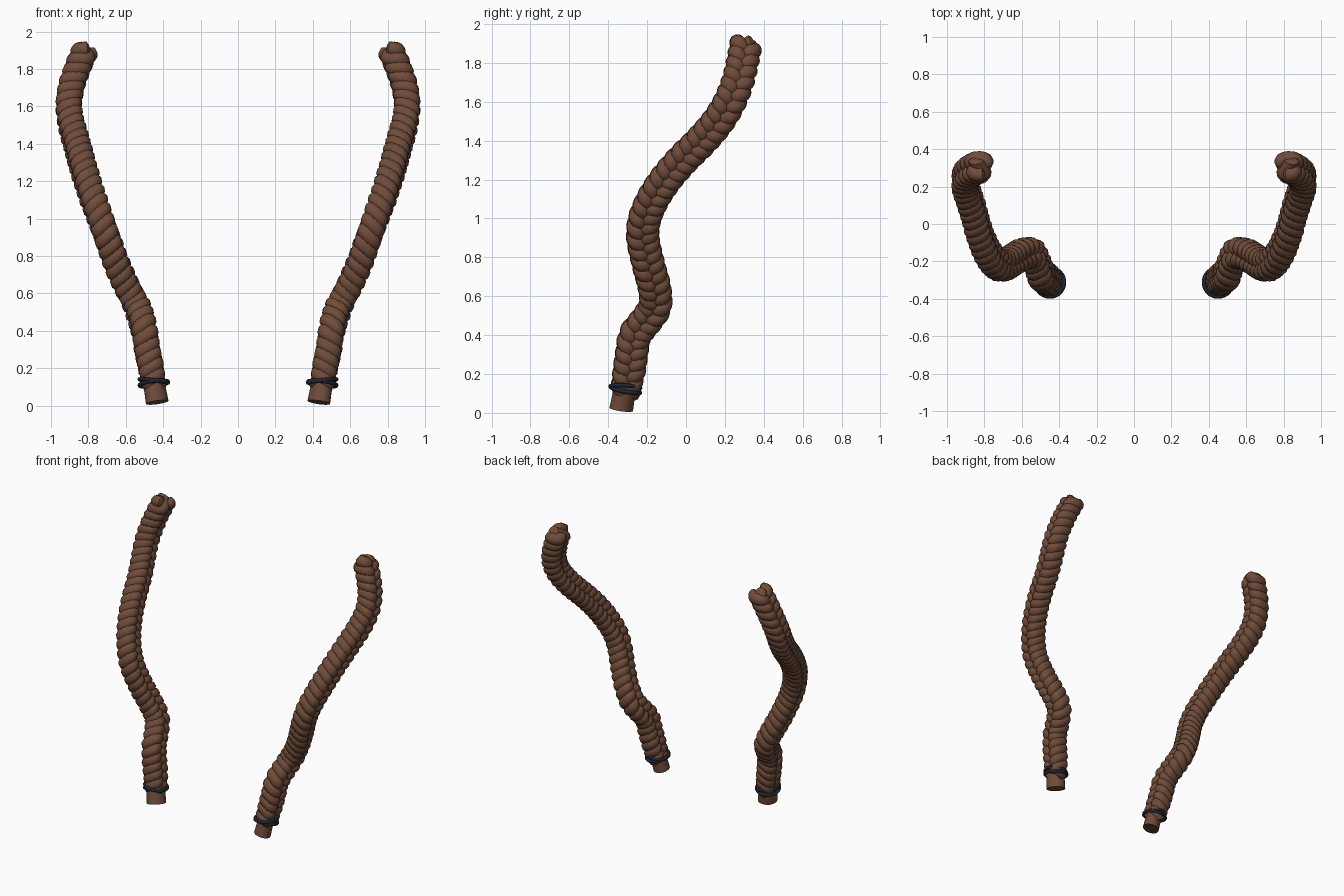
import bpy, bmesh, math
from mathutils import Vector, Matrix

if "Cube" in bpy.data.objects:
    bpy.data.objects.remove(bpy.data.objects["Cube"])

def material(name, col):
    m = bpy.data.materials.new(name)
    m.diffuse_color = (*col, 1)
    m.use_nodes = True
    m.node_tree.nodes["Principled BSDF"].inputs["Base Color"].default_value = m.diffuse_color
    return m

BROWN = material("brown hair", (0.16, 0.072, 0.042))
NAVY = material("dark navy band", (0.014, 0.018, 0.03))

# centre line of the right braid
PATH = [(.447, -.315, .10), (.465, -.295, .20), (.485, -.28, .30), (.50, -.262, .40),
        (.52, -.205, .475), (.55, -.158, .55), (.60, -.163, .65), (.645, -.19, .75),
        (.70, -.222, .90), (.735, -.212, 1.0), (.772, -.17, 1.1), (.805, -.105, 1.2),
        (.835, -.02, 1.3), (.862, .08, 1.4), (.89, .165, 1.5), (.905, .225, 1.6),
        (.892, .265, 1.7), (.86, .29, 1.8), (.815, .31, 1.905)]
PATH = [Vector(p) for p in PATH]

def smooth_path(pts, n):
    """Catmull-Rom through pts, resampled to n even steps."""
    p = [2 * pts[0] - pts[1]] + pts + [2 * pts[-1] - pts[-2]]
    out = []
    for i in range(1, len(p) - 2):
        a, b, c, d = p[i - 1:i + 3]
        for k in range(20):
            t = k / 20
            out.append(.5 * (2 * b + (c - a) * t + (2 * a - 5 * b + 4 * c - d) * t * t
                             + (3 * b - a - 3 * c + d) * t ** 3))
    out.append(pts[-1])
    s = [0]
    for a, b in zip(out, out[1:]):
        s.append(s[-1] + (b - a).length)
    res, j = [], 0
    for i in range(n):
        q = s[-1] * i / (n - 1)
        while j < len(s) - 2 and s[j + 1] < q:
            j += 1
        res.append(out[j].lerp(out[j + 1], (q - s[j]) / (s[j + 1] - s[j])))
    return res, s[-1]

def tangents(pts):
    n = len(pts)
    return [(pts[min(i + 1, n - 1)] - pts[max(i - 1, 0)]).normalized() for i in range(n)]

def finish(bm, name, mat, side):
    if side < 0:
        bmesh.ops.scale(bm, vec=(-1, 1, 1), verts=bm.verts)
    bmesh.ops.recalc_face_normals(bm, faces=bm.faces)
    me = bpy.data.meshes.new(name)
    bm.to_mesh(me)
    bm.free()
    me.materials.append(mat)
    ob = bpy.data.objects.new(name, me)
    bpy.context.collection.objects.link(ob)
    bpy.context.view_layer.objects.active = ob
    ob.select_set(True)
    bpy.ops.object.shade_smooth_by_angle(angle=math.radians(50))
    ob.select_set(False)

def sweep(bm, pts, normals, r_side, r_norm, sides=10):
    """Closed tube with an elliptical section."""
    rings = []
    for i, (p, t, nrm) in enumerate(zip(pts, tangents(pts), normals)):
        u = t.cross(nrm).normalized()
        v = u.cross(t)
        f = .65 if i in (0, len(pts) - 1) else 1
        rings.append([bm.verts.new(p + f * (u * r_side * math.cos(a) + v * r_norm * math.sin(a)))
                      for a in (2 * math.pi * k / sides for k in range(sides))])
    for a, b in zip(rings, rings[1:]):
        for k in range(sides):
            bm.faces.new((a[k], a[k - 1], b[k - 1], b[k]))
    bm.faces.new(rings[0])
    bm.faces.new(rings[-1])

N = 420
centre, length = smooth_path(PATH, N)
# soften the direction of the frame so the kink does not tear the strands
tan = tangents(centre)
tan = [sum(tan[max(0, i - 8):i + 9], Vector()).normalized() for i in range(N)]
width_dir, norm_dir = [], []
for t in tan:
    nrm = Vector((1, 0, 0))
    nrm = (nrm - t * nrm.dot(t)).normalized()
    norm_dir.append(nrm)
    width_dir.append(nrm.cross(t))
PERIOD = length / 12.3

for side, label in ((1, "right"), (-1, "left")):
    # three woven strands
    for k in range(3):
        bm = bmesh.new()
        pts = []
        for i in range(N):
            ph = 2 * math.pi * (length * i / (N - 1) / PERIOD + k / 3)
            g = .8 + .2 * min(1, i / 25)
            pts.append(centre[i] + g * (width_dir[i] * .046 * math.sin(ph)
                                        + norm_dir[i] * .031 * math.sin(2 * ph)))
        sweep(bm, pts, norm_dir, .041, .042)
        finish(bm, f"{label}_braid_strand_{k + 1}", BROWN, side)

    # plain hair stub below the band
    axis = Vector((.17, .17, 1)).normalized()
    bm = bmesh.new()
    a = Vector((.432, -.333, .018))
    bmesh.ops.create_cone(bm, cap_ends=True, segments=24, radius1=.066, radius2=.06, depth=.15)
    rot = axis.to_track_quat('Z', 'Y').to_matrix().to_4x4()
    bmesh.ops.transform(bm, verts=bm.verts, matrix=Matrix.Translation(a + axis * .075) @ rot
                        @ Matrix.Diagonal((1, .85, 1, 1)))
    finish(bm, f"{label}_braid_stub", BROWN, side)

    # two crossed loops of the hair band
    for j, tilt in enumerate((Vector((.12, .2, 1)), Vector((-.12, .06, 1)))):
        bm = bmesh.new()
        c = Vector((.45, -.312, .118 + .014 * j))
        q = tilt.to_track_quat('Z', 'Y').to_matrix()
        rings = []
        for m in range(32):
            th = 2 * math.pi * m / 32
            d = Vector((math.cos(th), math.sin(th), 0))
            rings.append([bm.verts.new(c + q @ (d * (.077 + .011 * math.cos(e))
                          + Vector((0, 0, .011 * math.sin(e)))))
                          for e in (2 * math.pi * n / 8 for n in range(8))])
        for m in range(32):
            for n in range(8):
                bm.faces.new((rings[m - 1][n - 1], rings[m][n - 1], rings[m][n], rings[m - 1][n]))
        finish(bm, f"{label}_hair_band_{j + 1}", NAVY, side)
